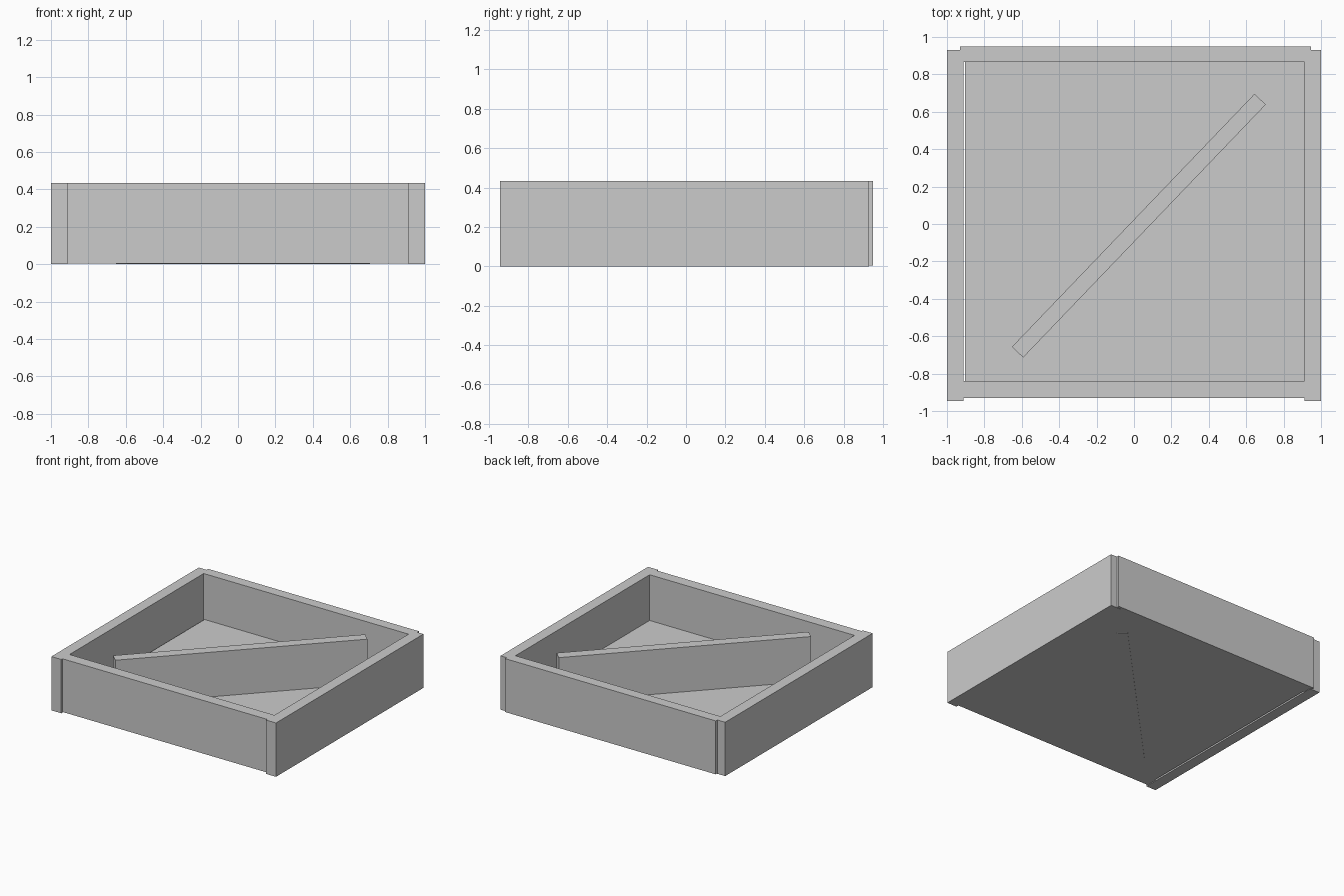
import bpy
import math

if "Cube" in bpy.data.objects:
    bpy.data.objects.remove(bpy.data.objects["Cube"])


def box(name, x, y, z, angle=0.0):
    """Box spanning the given (min, max) ranges, turned about its own centre."""
    spans = (x, y, z)
    bpy.ops.mesh.primitive_cube_add(
        size=1, location=[(a + b) / 2 for a, b in spans])
    ob = bpy.context.object
    ob.name = name
    ob.scale = [b - a for a, b in spans]
    ob.rotation_euler.z = angle
    return ob


TOP = 0.433

# Side walls
for name, x in (("left_wall", (-1.0, -0.912)), ("right_wall", (0.912, 1.0))):
    box(name, x, (-0.945, 0.93), (0, TOP))

# Front wall sits between the sides, back wall laps over their ends
box("front_wall", (-0.912, 0.912), (-0.93, -0.84), (0.005, TOP))
box("back_wall", (-0.93, 0.945), (0.866, 0.95), (0.003, TOP))

# Floor panel, with a narrow gap along the left wall
box("floor_panel", (-0.904, 0.912), (-0.845, 0.87), (0.005, 0.065))

# Diagonal divider, passing through the floor
length, thick = 1.874, 0.083
cx, cy = 0.026, -0.009
box("diagonal_divider", (cx - length / 2, cx + length / 2),
    (cy - thick / 2, cy + thick / 2), (0, 0.424), math.radians(46.2))
